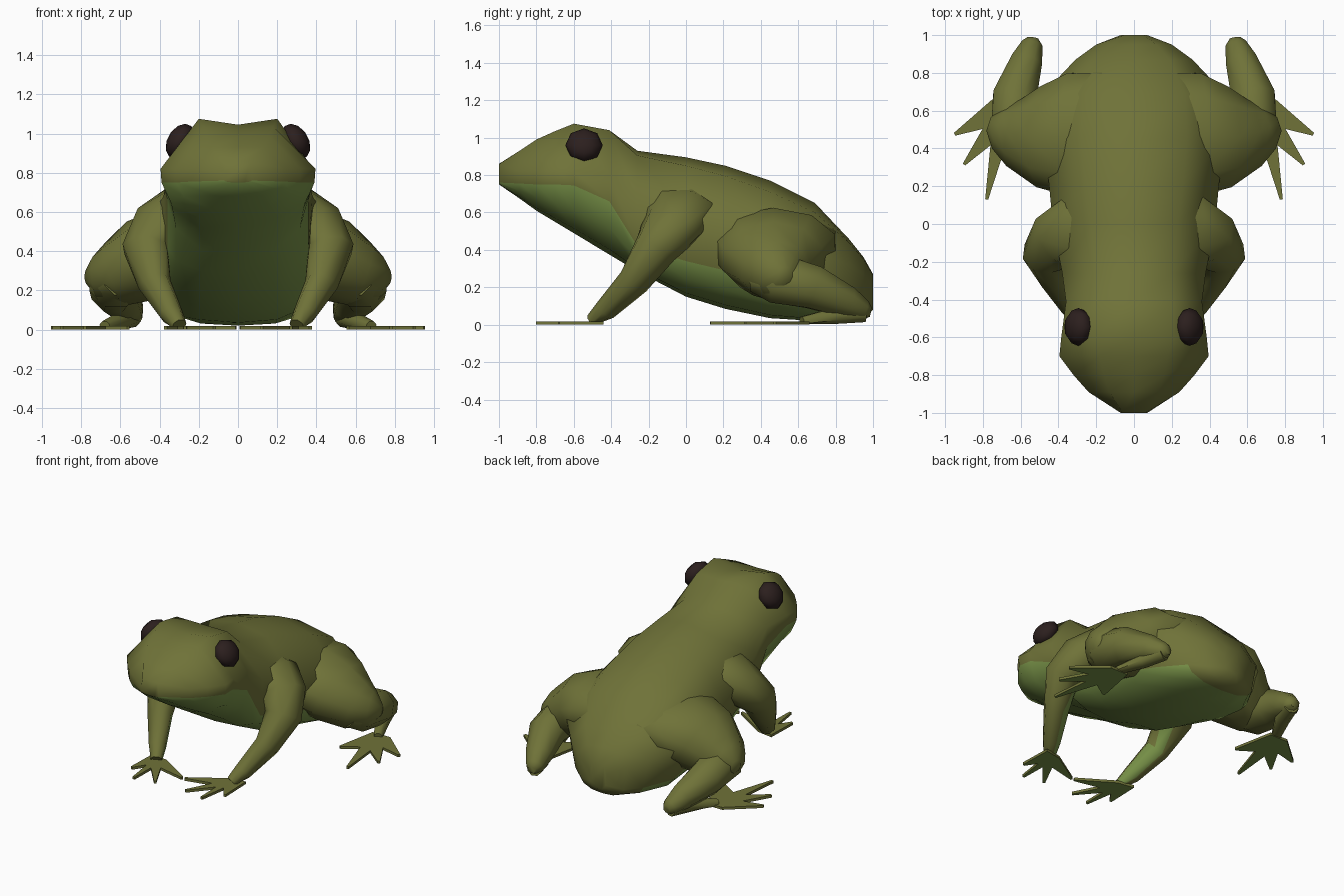
import bpy, bmesh, math
from mathutils import Vector

if "Cube" in bpy.data.objects:
    bpy.data.objects.remove(bpy.data.objects["Cube"])


def material(name, rgb):
    m = bpy.data.materials.new(name)
    m.diffuse_color = (*rgb, 1)
    m.use_nodes = True
    m.node_tree.nodes["Principled BSDF"].inputs["Base Color"].default_value = m.diffuse_color
    return m


SKIN = material("olive_skin", (0.16, 0.17, 0.04))
BELLY = material("green_belly", (0.19, 0.29, 0.065))
DARK = material("dark_eye", (0.025, 0.014, 0.013))


def finish(bm, name, mats, mirror=True, angle=60):
    bmesh.ops.recalc_face_normals(bm, faces=bm.faces)
    me = bpy.data.meshes.new(name)
    bm.to_mesh(me)
    bm.free()
    ob = bpy.data.objects.new(name, me)
    bpy.context.collection.objects.link(ob)
    for m in mats:
        me.materials.append(m)
    bpy.ops.object.select_all(action='DESELECT')
    ob.select_set(True)
    bpy.context.view_layer.objects.active = ob
    bpy.ops.object.shade_smooth_by_angle(angle=math.radians(angle))
    if mirror:
        ob.modifiers.new("mirror", 'MIRROR')
    return ob


def loft(rings, belly_cols=()):
    """Skin closed rings of points; listed columns get the belly colour."""
    bm = bmesh.new()
    vs = [[bm.verts.new(p) for p in r] for r in rings]
    n = len(rings[0])
    for a, b in zip(vs, vs[1:]):
        for i in range(n):
            j = (i + 1) % n
            f = bm.faces.new((a[i], a[j], b[j], b[i]))
            f.material_index = int(i in belly_cols)
    bm.faces.new(vs[0])
    bm.faces.new(vs[-1])
    bmesh.ops.recalc_face_normals(bm, faces=bm.faces)
    bm.normal_update()
    return bm


def limb(path, sides=8):
    """Tapered tube along (x, y, z, level radius[, upright radius]) stations."""
    pts = [Vector(p[:3]) for p in path]
    rings = []
    for i, p in enumerate(pts):
        t = (pts[min(i + 1, len(pts) - 1)] - pts[max(i - 1, 0)]).normalized()
        u = t.cross(Vector((0, 0, 1))).normalized()
        w = u.cross(t)
        rings.append([p + path[i][3] * math.cos(a) * u + path[i][-1] * math.sin(a) * w
                      for a in (2 * math.pi * (k + .5) / sides for k in range(sides))])
    for r in rings:
        for q in r:
            q.z = max(q.z, 0.005)
    return loft(rings)


def foot(name, heel, centre, tips, split=0.5):
    """Flat webbed foot with pointed toes, green sole."""
    c = Vector(centre)
    tips = [Vector(t) for t in tips]
    out = [Vector(heel[0])]
    for i, t in enumerate(tips):
        d = (t - c).normalized()
        side = Vector((-d.y, d.x)) * 0.008
        if side.dot(tips[0] - tips[-1]) < 0:
            side = -side
        out += [t + side, t - side]
        if i + 1 < len(tips):
            out.append(c.lerp((t + tips[i + 1]) / 2, split))
    out.append(Vector(heel[1]))
    bm = bmesh.new()
    base = bm.faces.new([bm.verts.new((p.x, p.y, 0)) for p in out])
    ext = bmesh.ops.extrude_face_region(bm, geom=[base], use_keep_orig=True)
    for v in ext['geom']:
        if isinstance(v, bmesh.types.BMVert):
            v.co.z = 0.018
    for f in bm.faces:
        f.material_index = int(all(v.co.z < 0.01 for v in f.verts))
    finish(bm, name, (SKIN, BELLY), angle=30)


# Head and body: y, top z, brow x z, side x z, mouth/flank x z, bottom z
sections = [
    (-1.00, .86, .06, .858, .07, .80, .07, .76, .75),
    (-.89, .93, .13, .93, .24, .82, .24, .755, .675),
    (-.80, .985, .16, .99, .32, .82, .315, .75, .61),
    (-.70, 1.015, .18, 1.035, .395, .82, .39, .75, .55),
    (-.60, 1.045, .20, 1.075, .385, .82, .38, .745, .49),
    (-.41, 1.04, .20, 1.04, .36, .80, .36, .66, .375),
    (-.26, .93, .20, .905, .38, .68, .36, .42, .285),
    (.00, .895, .23, .85, .43, .60, .38, .34, .15),
    (.21, .85, .26, .795, .45, .52, .39, .29, .085),
    (.45, .77, .28, .71, .48, .48, .40, .20, .035),
    (.69, .65, .27, .60, .48, .39, .38, .13, .02),
    (.87, .46, .19, .44, .31, .32, .27, .11, .02),
    (.95, .36, .12, .35, .20, .27, .17, .10, .03),
    (1.00, .27, .05, .265, .07, .20, .06, .12, .08),
]
rings = []
for y, zt, bx, bz, sx, sz, lx, lz, zb in sections:
    drop = lz - zb
    half = [(bx, bz), (sx, sz), (lx, lz),
            (lx * .88, zb + drop * .5), (lx * .5, zb + drop * .1)]
    rings.append([(0, y, zt)] + [(x, y, z) for x, z in half] + [(0, y, zb)]
                 + [(-x, y, z) for x, z in reversed(half)])
bm = loft(rings, range(3, 9))
for f in bm.faces:
    if f.calc_center_median().y > .88:
        f.material_index = 0
finish(bm, "body", (SKIN, BELLY), mirror=False)

# Eyes, poles pointing sideways, leaning along the slope of the head
bm = bmesh.new()
bmesh.ops.create_uvsphere(bm, u_segments=8, v_segments=6, radius=1)
for v in bm.verts:
    x, y, z = v.co
    v.co = (.295 + z * .07 - x * .025, -.545 + y * .1, .96 + x * .09)
finish(bm, "eyes", (DARK,))

# Front legs, broad at the shoulder, with green on the inner back side
bm = limb([(.14, -.03, .66, .22, .10), (.30, -.04, .60, .21, .14),
           (.40, -.08, .52, .17, .145), (.472, -.16, .41, .122), (.425, -.28, .23, .085),
           (.34, -.43, .08, .06), (.30, -.50, .02, .04)])
for f in bm.faces:
    if f.calc_center_median().z < .4 and f.normal.dot(Vector((-.65, .6, -.45))) > .75:
        f.material_index = 1
finish(bm, "front_legs", (SKIN, BELLY))
foot("front_feet", ((.25, -.46), (.37, -.44)), (.30, -.51),
     [(.01, -.62), (.12, -.77), (.27, -.80), (.37, -.68)], .4)

# Hind legs: broad haunch, shin and the ankle folded forward
finish(limb([(.14, .48, .46, .34, .16), (.32, .47, .42, .345, .215),
             (.48, .46, .355, .28, .215), (.62, .48, .285, .19, .17),
             (.71, .51, .27, .125), (.77, .53, .27, .04)], 10),
       "thighs", (SKIN,))
finish(limb([(.60, .36, .26, .09), (.625, .48, .25, .145), (.63, .68, .20, .125),
             (.57, .86, .12, .09), (.54, .95, .075, .06), (.535, .985, .07, .03)]),
       "shins", (SKIN,))
finish(limb([(.54, .95, .06, .05), (.59, .80, .045, .05), (.68, .62, .015, .03)]),
       "ankles", (SKIN,))
foot("hind_feet", ((.75, .66), (.61, .66)), (.68, .61),
     [(.95, .475), (.90, .315), (.78, .13), (.56, .36)], .5)
